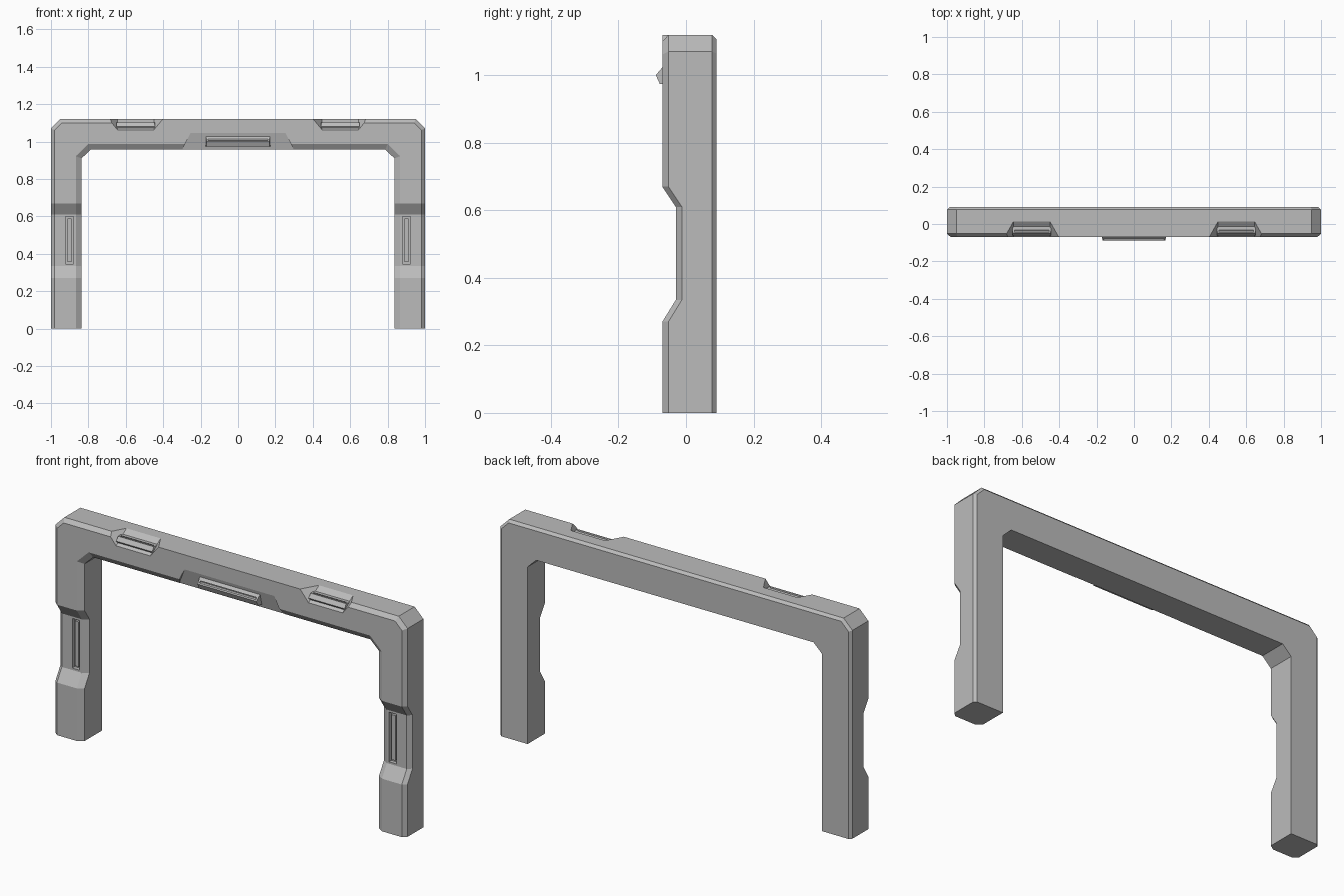
import bpy, bmesh
from mathutils import Vector

cube = bpy.data.objects.get("Cube")
if cube:
    bpy.data.objects.remove(cube, do_unlink=True)

grey = bpy.data.materials.new("plain grey")
grey.use_nodes = True
grey.diffuse_color = (0.5, 0.5, 0.5, 1)
grey.node_tree.nodes["Principled BSDF"].inputs["Base Color"].default_value = (0.5, 0.5, 0.5, 1)


def finish(name, bm):
    bmesh.ops.recalc_face_normals(bm, faces=bm.faces)
    mesh = bpy.data.meshes.new(name)
    bm.to_mesh(mesh)
    bm.free()
    mesh.materials.append(grey)
    obj = bpy.data.objects.new(name, mesh)
    bpy.context.collection.objects.link(obj)
    return obj


def hull(name, points):
    bm = bmesh.new()
    for p in points:
        bm.verts.new(p)
    bmesh.ops.convex_hull(bm, input=bm.verts)
    bmesh.ops.dissolve_limit(bm, angle_limit=0.01, verts=bm.verts, edges=bm.edges)
    return finish(name, bm)


def cut(target, cutter):
    mod = target.modifiers.new(cutter.name, 'BOOLEAN')
    mod.operation = 'DIFFERENCE'
    mod.solver = 'EXACT'
    mod.object = cutter
    cutter.hide_render = True
    cutter.hide_set(True)


FRONT, BACK = -0.07, 0.09


def section(place, recess=0, outer=0.02):
    """Cross-section ring; place(side, inset) gives the x, z of a contour."""
    f = FRONT + recess
    ring = [("out", 0, f + outer * 0.9), ("out", outer, f), ("in", 0.03, f),
            ("in", 0, f + 0.02), ("in", 0, BACK), ("out", 0.013, BACK), ("out", 0, BACK - 0.013)]
    pts = []
    for side, inset, y in ring:
        x, z = place(side, inset)
        pts.append(Vector((x, y, z)))
    return pts


def leg(z):
    return lambda side, i: (1 - i if side == "out" else 0.837 + i, z)


def beam(x):
    return lambda side, i: (x, 1.12 - i if side == "out" else 0.957 + i)


def corner_low(side, i):
    return (1 - i, 1.07 - 0.41 * i) if side == "out" else (0.837 + i, 0.91 + 0.41 * i)


def corner_high(side, i):
    return (0.95 - 0.41 * i, 1.12 - i) if side == "out" else (0.788 + 0.41 * i - 0.02 * i, 0.957 + i)


# Arch frame: sections swept up one leg, over the beam and down the other
half = [section(leg(0)), section(leg(0.27)), section(leg(0.335), 0.04),
        section(leg(0.61), 0.04), section(leg(0.67)), section(corner_low),
        section(corner_high), section(beam(0.56)), section(beam(0.54), outer=0)]
rings = half + [[Vector((-p.x, p.y, p.z)) for p in r] for r in reversed(half)]
bm = bmesh.new()
loops = [[bm.verts.new(p) for p in r] for r in rings]
for a, b in zip(loops, loops[1:]):
    for i in range(len(a)):
        j = (i + 1) % len(a)
        bm.faces.new((a[i], a[j], b[j], b[i]))
bm.faces.new(loops[0])
bm.faces.new(loops[-1])
bmesh.ops.remove_doubles(bm, verts=bm.verts, dist=0.0001)
frame = finish("arch_frame", bm)

# Sloped panel cut into the middle of the beam
cut(frame, hull("panel_cutter", [(s * x, y, z) for s in (-1, 1)
    for x, y, z in ((0.255, FRONT, 1.045), (0.345, -0.026, 0.865),
                    (0.255, -0.2, 1.045), (0.345, -0.2, 0.865))]))


def lamp(name, centre, along, up, out, length, width, height):
    """Wedge-shaped lamp housing with a narrow recessed slot."""
    centre, along, up, out = (Vector(v) for v in (centre, along, up, out))

    def at(a, u, o):
        return centre + along * a + up * u + out * o
    profile = [(0.5, -0.01), (0.5, 0), (-0.04, height), (-0.5, height * 0.55), (-0.5, -0.01)]
    body = hull(name, [at(s * (length / 2 - max(o, 0) * 0.2), u * width, o)
                       for s in (-1, 1) for u, o in profile])
    slot = hull(name + "_slot_cutter", [at(s * (length / 2 - 0.012), u * width, o)
                for s in (-1, 1) for u in (0.05, 0.2) for o in (height * 0.25, height * 2)])
    cut(body, slot)


# Middle lamp
lamp("middle_lamp", (0, -0.0625, 1.003), (1, 0, 0), (0, 0, 1), (0, -1, 0), 0.345, 0.058, 0.027)

for side, sign in (("left", 1), ("right", -1)):
    # Sloped notch in the top front edge, with its lamp
    c = Vector((sign * 0.547, -0.028, 1.091))
    s, n = Vector((0, 0.826, 0.564)), Vector((0, -0.564, 0.826))
    cut(frame, hull(side + "_notch_cutter", [
        c + Vector((x * (0.097 + h), 0, 0)) + s * t + n * h
        for x in (-1, 1) for t in (-0.3, 0.3) for h in (0, 0.2)]))
    lamp(side + "_top_lamp", c - s * 0.008, (1, 0, 0), s, n, 0.21, 0.05, 0.02)

    # Slot in the leg recess, holding a light bar
    def box(name, w, z0, z1, y0, y1):
        return hull(name, [(sign * 0.9 + x * w, y, z) for x in (-1, 1)
                           for y in (y0, y1) for z in (z0, z1)])
    cut(frame, box(side + "_leg_slot_cutter", 0.021, 0.345, 0.6, -0.1, -0.01))
    box(side + "_leg_light", 0.011, 0.357, 0.588, -0.024, -0.005)
